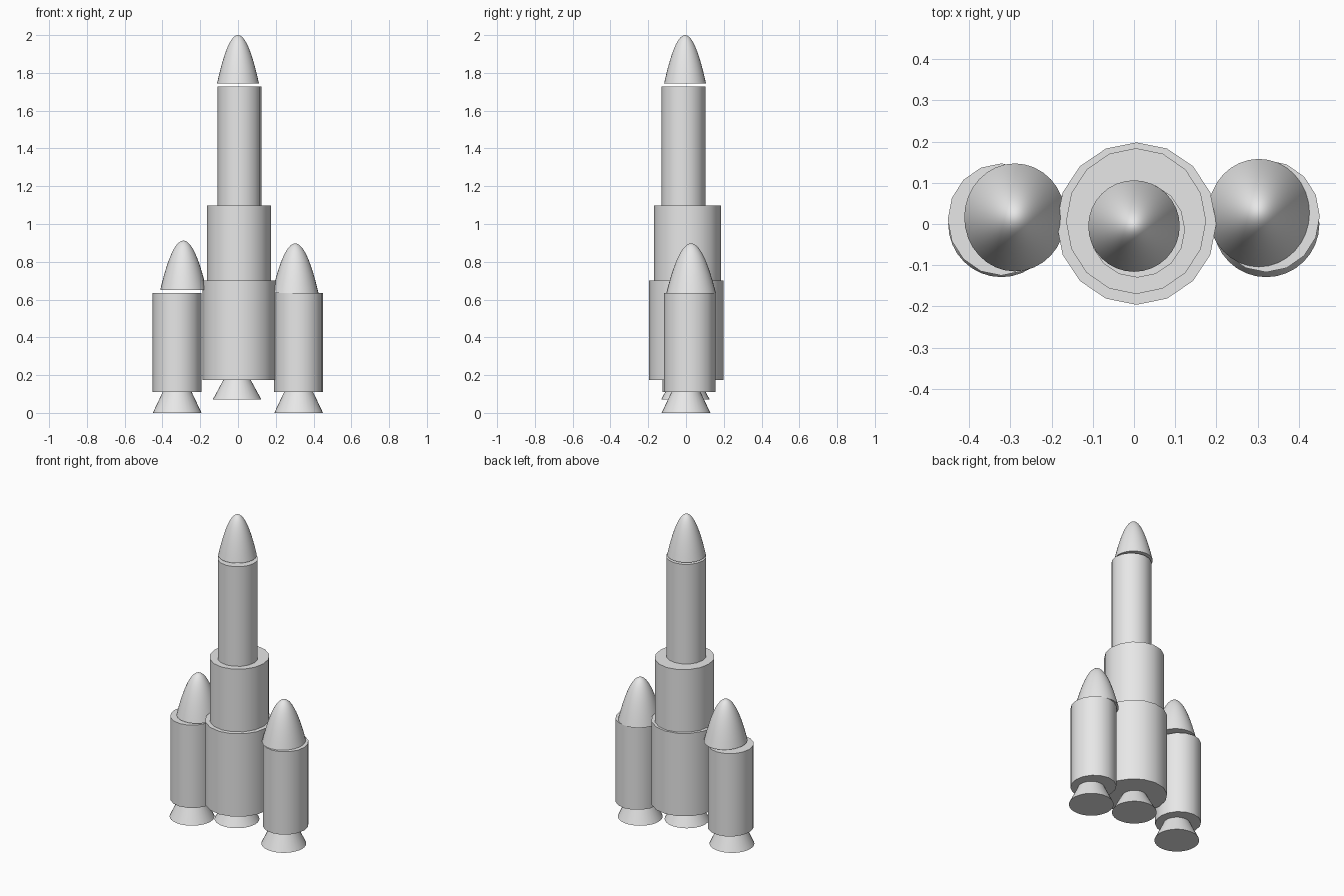
import bpy, bmesh, math

cube = bpy.data.objects.get("Cube")
if cube:
    bpy.data.objects.remove(cube, do_unlink=True)

# Single flat colour
grey = bpy.data.materials.new("light_grey")
grey.use_nodes = True
grey.diffuse_color = (0.8, 0.8, 0.8, 1)
grey.node_tree.nodes["Principled BSDF"].inputs["Base Color"].default_value = (0.8, 0.8, 0.8, 1)


def lathe(name, center, radii, profile, sides):
    """Closed round body; profile is (radius factor, z), bottom to top; factor 0 is a tip."""
    (cx, cy), (rx, ry) = center, radii
    bm = bmesh.new()
    rings = []
    for f, z in profile:
        if f == 0:
            rings.append([bm.verts.new((cx, cy, z))])
            continue
        ring = []
        for i in range(sides):
            a = 2 * math.pi * i / sides
            ring.append(bm.verts.new((cx + rx * f * math.cos(a), cy + ry * f * math.sin(a), z)))
        rings.append(ring)
    for low, high in zip(rings, rings[1:]):
        for i in range(sides):
            j = (i + 1) % sides
            if len(high) == 1:
                bm.faces.new((low[i], low[j], high[0]))
            else:
                bm.faces.new((low[i], low[j], high[j], high[i]))
    bm.faces.new(rings[0][::-1])
    if len(rings[-1]) > 1:
        bm.faces.new(rings[-1])
    mesh = bpy.data.meshes.new(name)
    bm.to_mesh(mesh)
    bm.free()
    mesh.materials.append(grey)
    obj = bpy.data.objects.new(name, mesh)
    bpy.context.collection.objects.link(obj)
    bpy.ops.object.select_all(action="DESELECT")
    obj.select_set(True)
    bpy.context.view_layer.objects.active = obj
    bpy.ops.object.shade_smooth_by_angle(angle=math.radians(40))
    return obj


def stage(name, center, radii, z0, z1):
    return lathe(name, center, radii, [(1, z0), (1, z1)], 16)


def nose(name, center, radii, z0, z1, steps=14):
    # Paraboloid with a rounded tip
    profile = [(1 - i / steps, z1 - (z1 - z0) * (1 - i / steps) ** 2) for i in range(steps + 1)]
    profile[-1] = (0, z1)
    return lathe(name, center, radii, profile, 32)


def nozzle(name, center, radius, throat, z0, z1):
    return lathe(name, center, (radius, radius), [(1, z0), (throat / radius, z1)], 32)


# Core rocket
nozzle("core_nozzle", (-0.005, -0.003), 0.129, 0.072, 0.07, 0.175)
stage("core_lower_stage", (0.006, 0.001), (0.194, 0.197), 0.175, 0.70)
stage("core_middle_stage", (0.005, 0.007), (0.170, 0.177), 0.70, 1.097)
stage("core_upper_stage", (0.008, -0.014), (0.116, 0.116), 1.097, 1.728)
nose("core_nose", (0.0, -0.005), (0.111, 0.111), 1.743, 2.0)

# Side boosters: side, x, body y, nose centre, nose base height
for side, x, y, nose_at, nose_z in (
    ("right", -0.322, 0.011, (-0.289, 0.016), 0.650),
    ("left", 0.321, 0.019, (0.303, 0.027), 0.635),
):
    nozzle(side + "_booster_nozzle", (x, 0.0), 0.129, 0.077, 0.0, 0.11)
    stage(side + "_booster_body", (x, y), (0.130, 0.136), 0.11, 0.635)
    nose(side + "_booster_nose", nose_at, (0.123, 0.131), nose_z, nose_z + 0.262)
